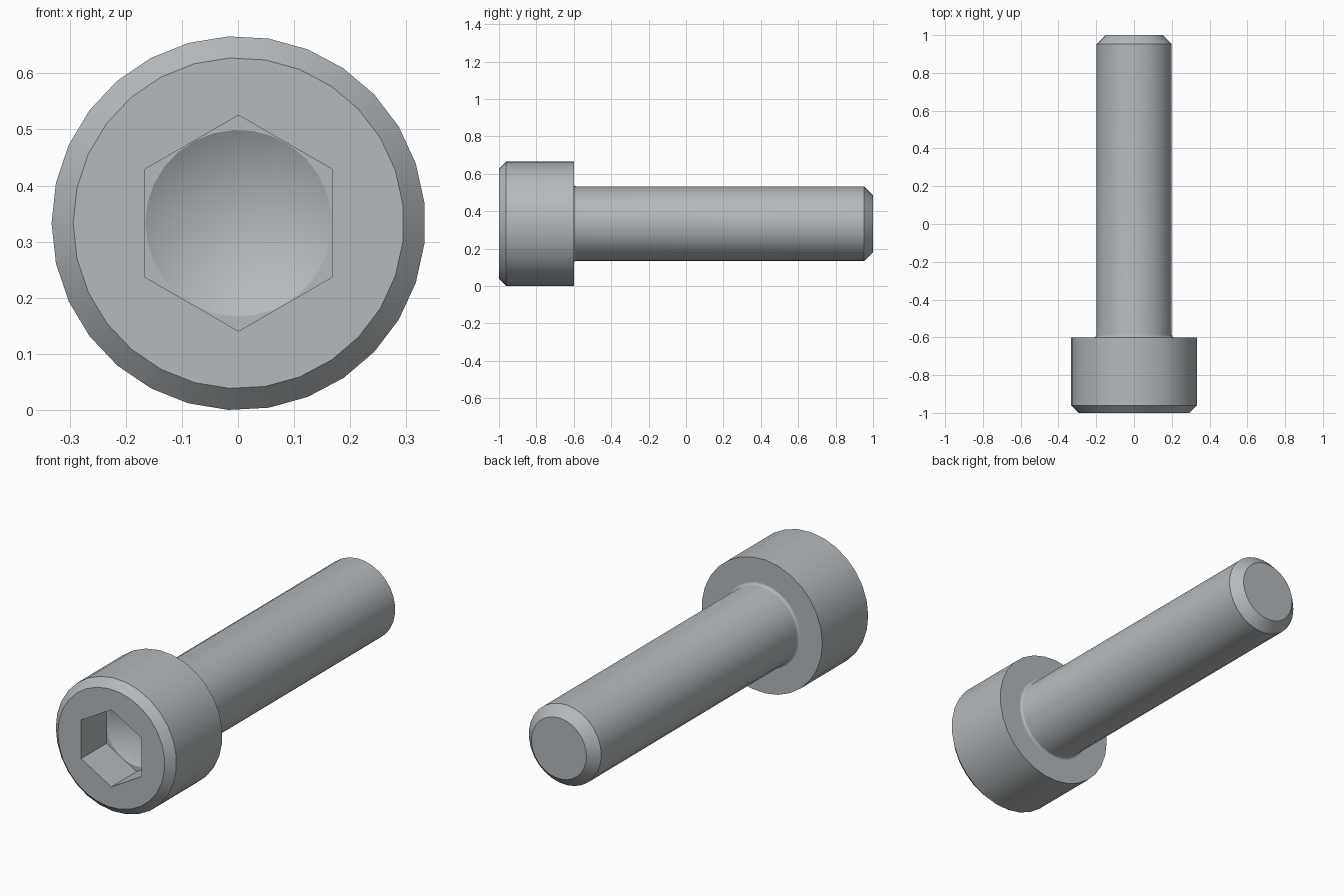
import bpy, bmesh, math

if "Cube" in bpy.data.objects:
    bpy.data.objects.remove(bpy.data.objects["Cube"])

SEGS = 29                 # sides of the round parts
CX, CZ = 0.001, 0.333     # bolt axis, running along y
HEAD_R, SHANK_R = 0.3333, 0.2
HEAD_CH, SHANK_CH = 0.0385, 0.048
FILLET = 0.012
HEX_R = 0.3333 / math.sqrt(3)
FLOOR_Y = -0.8

steel = bpy.data.materials.new("steel_grey")
steel.diffuse_color = (0.46, 0.49, 0.51, 1)
steel.use_nodes = True
steel.node_tree.nodes["Principled BSDF"].inputs["Base Color"].default_value = steel.diffuse_color

bm = bmesh.new()


def ring(radius, y, count=SEGS, start=math.pi):
    """Closed loop of vertices around the bolt axis."""
    return [bm.verts.new((CX + radius * math.cos(start + math.tau * i / count), y,
                          CZ + radius * math.sin(start + math.tau * i / count)))
            for i in range(count)]


def wall(a, b, smooth=True):
    n = len(a)
    for i in range(n):
        f = bm.faces.new((a[i], a[(i + 1) % n], b[(i + 1) % n], b[i]))
        f.smooth = smooth


def loop_edges(loop):
    return [bm.edges.get((v, loop[i - 1])) or bm.edges.new((v, loop[i - 1]))
            for i, v in enumerate(loop)]


def flat_with_hole(outer, inner):
    bmesh.ops.triangle_fill(bm, edges=loop_edges(outer) + loop_edges(inner),
                            use_beauty=True)


# Head: chamfered front rim, side and flat underside
front = ring(HEAD_R - HEAD_CH, -1)
rim = ring(HEAD_R, -1 + HEAD_CH)
back = ring(HEAD_R, -0.6)
wall(front, rim)
wall(rim, back)

# Fillet under the head, then the shank and its chamfered tip
steps = 5
prev = ring(SHANK_R + FILLET, -0.6)
wall(back, prev, smooth=False)
for k in range(1, steps + 1):
    a = math.pi / 2 * k / steps
    nxt = ring(SHANK_R + FILLET * (1 - math.sin(a)), -0.6 + FILLET * (1 - math.cos(a)))
    wall(prev, nxt)
    prev = nxt
shoulder = ring(SHANK_R, 1 - SHANK_CH)
tip = ring(SHANK_R - SHANK_CH, 1)
wall(prev, shoulder)
wall(shoulder, tip)
bm.faces.new(tip)

# Hexagonal socket with a conical drill point
hex_front = ring(HEX_R, -1, 6, math.pi / 2)
hex_floor = ring(HEX_R, FLOOR_Y, 6, math.pi / 2)
drill = ring(0.1662, FLOOR_Y)
flat_with_hole(front, hex_front)
wall(hex_front, hex_floor, smooth=False)
flat_with_hole(hex_floor, drill)
apex = bm.verts.new((CX, FLOOR_Y + 0.096, CZ))
for i in range(SEGS):
    f = bm.faces.new((drill[i], drill[(i + 1) % SEGS], apex))
    f.smooth = True

bmesh.ops.recalc_face_normals(bm, faces=bm.faces)

# Keep chamfer and socket edges crisp
for e in bm.edges:
    if len(e.link_faces) == 2 and e.calc_face_angle() > math.radians(30):
        e.smooth = False

mesh = bpy.data.meshes.new("socket_bolt")
bm.to_mesh(mesh)
bm.free()
mesh.materials.append(steel)
bolt = bpy.data.objects.new("socket_bolt", mesh)
bpy.context.collection.objects.link(bolt)
